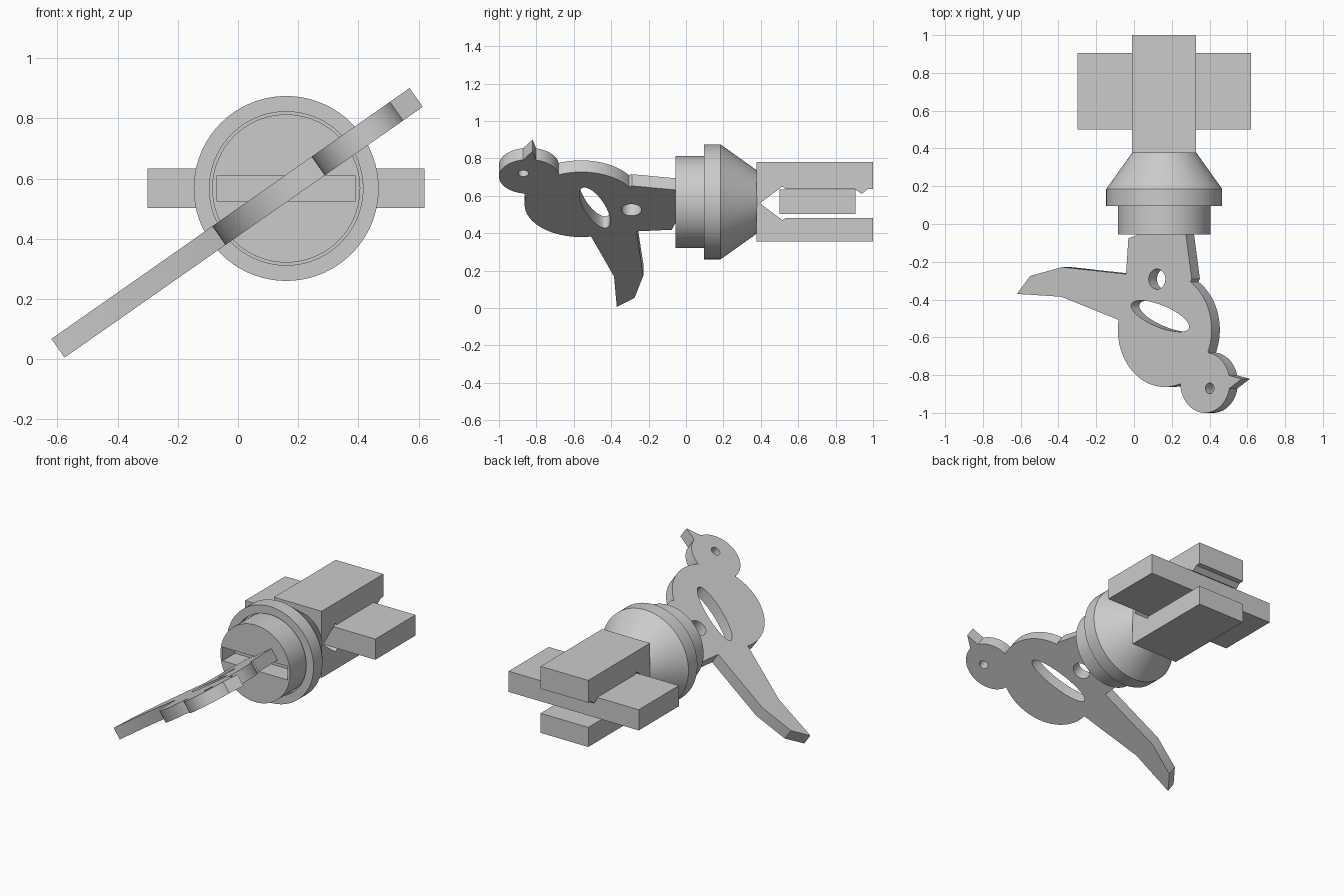
import bpy, bmesh
from math import sin, cos, pi, radians
from mathutils import Vector

if "Cube" in bpy.data.objects:
    bpy.data.objects.remove(bpy.data.objects["Cube"])

AX, AZ = 0.16, 0.567          # axis of the turned body, running along y
TILT = radians(35)            # tilt of the bird plate about that axis


def mesh_object(name, bm):
    bmesh.ops.recalc_face_normals(bm, faces=bm.faces)
    me = bpy.data.meshes.new(name)
    bm.to_mesh(me)
    bm.free()
    ob = bpy.data.objects.new(name, me)
    bpy.context.collection.objects.link(ob)
    return ob


def smooth(ob):
    bpy.ops.object.select_all(action='DESELECT')
    ob.select_set(True)
    bpy.context.view_layer.objects.active = ob
    bpy.ops.object.shade_smooth_by_angle(angle=radians(30))


def box(name, x, y, z):
    bm = bmesh.new()
    bmesh.ops.create_cube(bm, size=1)
    for v in bm.verts:
        v.co = Vector([(a + b) / 2 + c * (b - a) for (a, b), c in zip((x, y, z), v.co)])
    return mesh_object(name, bm)


def lathe(name, profile, n=72):
    """Closed solid from (y, radius) points around the body axis."""
    bm = bmesh.new()
    rings = [[bm.verts.new((AX + r * cos(2 * pi * i / n), y, AZ + r * sin(2 * pi * i / n)))
              for i in range(n)] for y, r in profile]
    for a, b in zip(rings, rings[1:]):
        for i in range(n):
            j = (i + 1) % n
            bm.faces.new((a[i], a[j], b[j], b[i]))
    bm.faces.new(rings[0])
    bm.faces.new(rings[-1])
    return mesh_object(name, bm)


def arc(cx, cy, r, a0, a1, n, ry=None, turn=0):
    """Points along a circle or a turned ellipse, angles in degrees."""
    t = radians(turn)
    pts = []
    for i in range(n):
        a = radians(a0 + (a1 - a0) * i / (n - 1))
        p, q = r * cos(a), (ry or r) * sin(a)
        pts.append((cx + p * cos(t) - q * sin(t), cy + p * sin(t) + q * cos(t)))
    return pts


# Turned body: front plug, fine groove, flange and cone
body = lathe("body", [(-0.055, 0.246), (0.125, 0.246), (0.125, 0.255), (0.095, 0.255),
                      (0.095, 0.307), (0.185, 0.307), (0.38, 0.168)])

# Slot cut in the plug
cutter = box("slot_cutter", (-0.07, 0.388), (-0.2, 0.07), (0.523, 0.61))
cutter.hide_render = True
cutter.hide_set(True)
cut = body.modifiers.new("slot", 'BOOLEAN')
cut.operation = 'DIFFERENCE'
cut.solver = 'EXACT'
cut.object = cutter
smooth(body)

# Forked block: side profile (y, z) extruded across x
fork = [(0.377, 0.355), (1, 0.355), (1, 0.48), (0.53, 0.48), (0.515, 0.47), (0.395, 0.56),
        (0.515, 0.65), (0.53, 0.637), (0.90, 0.637), (0.94, 0.61), (0.97, 0.635),
        (1, 0.637), (1, 0.78), (0.377, 0.78)]
bm = bmesh.new()
face = bm.faces.new([bm.verts.new((-0.01, y, z)) for y, z in fork])
ext = bmesh.ops.extrude_face_region(bm, geom=[face])
bmesh.ops.translate(bm, vec=(0.337, 0, 0),
                    verts=[g for g in ext["geom"] if isinstance(g, bmesh.types.BMVert)])
mesh_object("forked_block", bm)

# Cross bar held in the fork
box("cross_bar", (-0.30, 0.62), (0.50, 0.905), (0.502, 0.634))

# Bird plate: stem, tail, body, head with beak, then back up to the stem
outline = [(0.15, 0.03), (-0.15, 0.03), (-0.15, -0.06), (-0.205, -0.075), (-0.22, -0.265),
           (-0.632, -0.228), (-0.84, -0.275), (-0.925, -0.37), (-0.64, -0.385)]
outline += arc(0.03, -0.56, 0.303, 170, 289.5, 28)
outline += arc(0.29, -0.84, 0.16, 183, 349, 32)
outline += [(0.527, -0.82)]
outline += arc(0.29, -0.84, 0.16, 14, 83, 16)
outline += arc(0.03, -0.56, 0.303, -23, 57, 20)
outline += [(0.204, -0.29), (0.167, -0.06)]
holes = [arc(0.0, -0.488, 0.197, 0, 352.5, 48, 0.059, -18),   # wing
         arc(-0.02, -0.292, 0.054, 0, 348.75, 32),            # stem hole
         arc(0.32, -0.87, 0.028, 0, 345, 24)]                 # eye

curve = bpy.data.curves.new("bird_plate", 'CURVE')
curve.dimensions = '2D'
curve.fill_mode = 'BOTH'
curve.extrude = 0.038
for loop in [outline] + holes:
    sp = curve.splines.new('POLY')
    sp.points.add(len(loop) - 1)
    for p, (u, y) in zip(sp.points, loop):
        p.co = (u, y, 0, 1)
    sp.use_cyclic_u = True
bird = bpy.data.objects.new("bird_plate", curve)
bpy.context.collection.objects.link(bird)
bird.location = (AX, 0, AZ)
bird.rotation_euler = (0, -TILT, 0)
bpy.ops.object.select_all(action='DESELECT')
bird.select_set(True)
bpy.context.view_layer.objects.active = bird
bpy.ops.object.convert(target='MESH')
bird = bpy.context.view_layer.objects.active
bm = bmesh.new()
bm.from_mesh(bird.data)
bmesh.ops.remove_doubles(bm, verts=bm.verts, dist=0.0005)
bmesh.ops.recalc_face_normals(bm, faces=bm.faces)
bm.to_mesh(bird.data)
bm.free()
smooth(bird)
